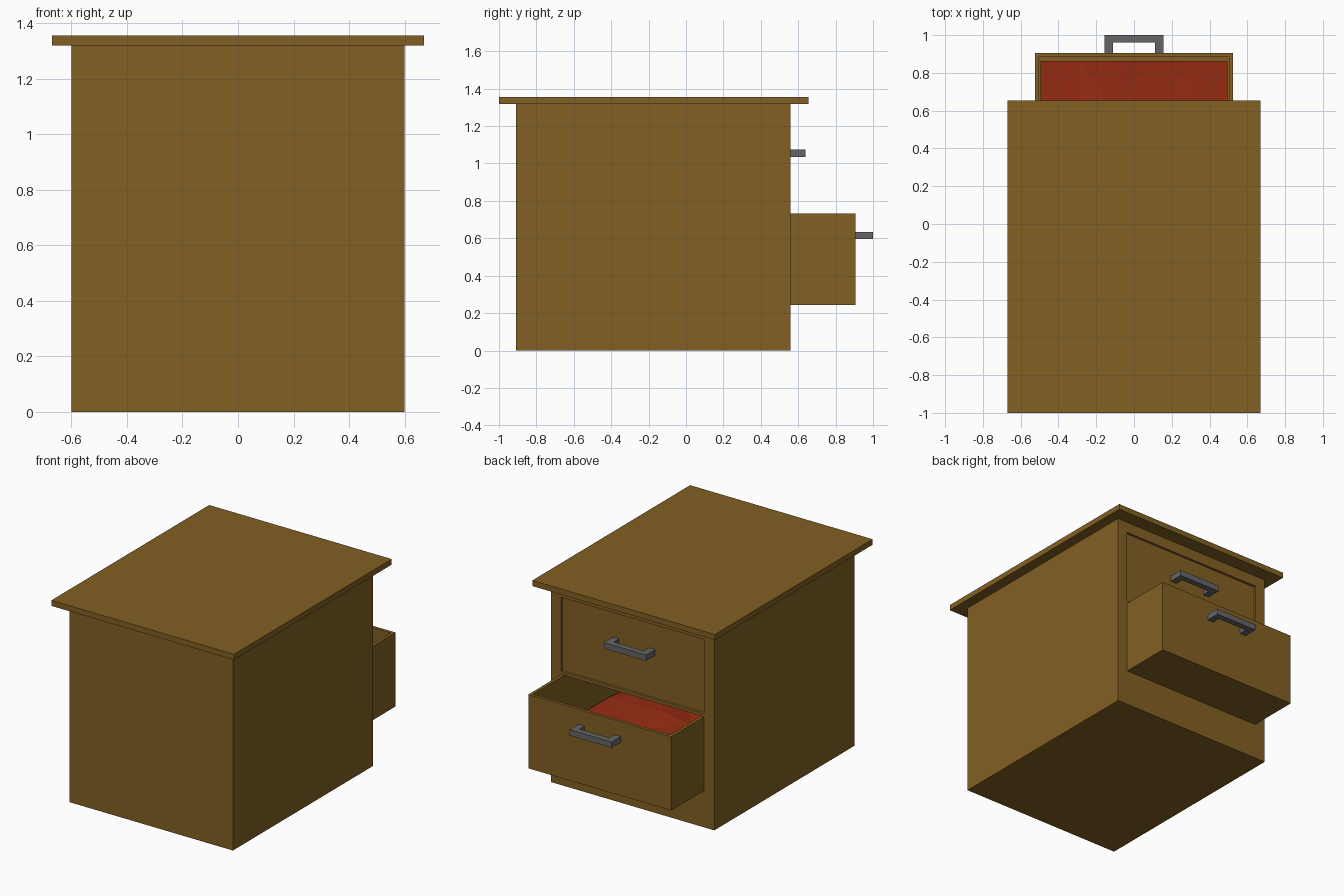
import bpy
import bmesh
import random
from mathutils import Matrix, Vector

if "Cube" in bpy.data.objects:
    bpy.data.objects.remove(bpy.data.objects["Cube"], do_unlink=True)
random.seed(4)


def material(name, rgb):
    m = bpy.data.materials.new(name)
    m.use_nodes = True
    m.diffuse_color = (*rgb, 1)
    bsdf = m.node_tree.nodes["Principled BSDF"]
    bsdf.inputs["Base Color"].default_value = (*rgb, 1)
    bsdf.inputs["Roughness"].default_value = 0.8
    return m


wood = material("brown wood", (0.225, 0.117, 0.017))
metal = material("grey metal", (0.13, 0.13, 0.135))
fabric = material("red fabric", (0.31, 0.025, 0.006))


def finish(name, bm, mat):
    bmesh.ops.recalc_face_normals(bm, faces=bm.faces)
    mesh = bpy.data.meshes.new(name)
    bm.to_mesh(mesh)
    bm.free()
    mesh.materials.append(mat)
    obj = bpy.data.objects.new(name, mesh)
    bpy.context.collection.objects.link(obj)
    return obj


def box_bm(half_x, y, z):
    bm = bmesh.new()
    centre = Vector((0, sum(y) / 2, sum(z) / 2))
    size = (2 * half_x, y[1] - y[0], z[1] - z[0], 1)
    bmesh.ops.create_cube(bm, size=1, matrix=Matrix.Translation(centre) @ Matrix.Diagonal(size))
    return bm


def box(name, half_x, y, z, mat=wood):
    return finish(name, box_bm(half_x, y, z), mat)


# Cabinet carcass with two drawer openings
body = box("cabinet_body", 0.6, (-0.91, 0.56), (0, 1.32))
box("table_top", 0.67, (-1, 0.655), (1.318, 1.355))


def cut_opening(name, z):
    cutter = box(name, 0.526, (-0.85, 0.7), z)
    cutter.hide_render = True
    cutter.hide_viewport = True
    cutter.display_type = "WIRE"
    mod = body.modifiers.new(name, "BOOLEAN")
    mod.object = cutter
    mod.operation = "DIFFERENCE"
    mod.solver = "EXACT"


# Hollow drawer: inset the top face and sink it to form the tray
def drawer(name, front, z):
    bm = box_bm(0.524, (front - 1.35, front), z)
    bm.faces.ensure_lookup_table()
    top = max(bm.faces, key=lambda f: f.calc_center_median().z)
    bmesh.ops.inset_region(bm, faces=[top], thickness=0.029)
    new = bmesh.ops.extrude_discrete_faces(bm, faces=[top])["faces"][0]
    bmesh.ops.translate(bm, verts=new.verts, vec=(0, 0, z[0] + 0.03 - z[1]))
    return finish(name, bm, wood)


# U-shaped pull, extruded upward from its plan outline
def handle(name, front, z):
    half = [(0.155, -0.005), (0.155, 0.095), (0.11, 0.055), (0.11, -0.005)]
    outer, inner = half[:2], half[2:]
    right = outer[::-1]
    plan = outer + [(-x, y) for x, y in right] + [(-x, y) for x, y in inner[::-1]] + inner
    bm = bmesh.new()
    face = bm.faces.new([bm.verts.new((x, front + y, z)) for x, y in plan])
    ext = bmesh.ops.extrude_face_region(bm, geom=[face])["geom"]
    bmesh.ops.translate(bm, verts=[v for v in ext if isinstance(v, bmesh.types.BMVert)],
                        vec=(0, 0, 0.039))
    return finish(name, bm, metal)


for level, front, z0, z1, grip in (("lower", 0.905, 0.243, 0.733, 0.596),
                                   ("upper", 0.545, 0.755, 1.245, 1.036)):
    cut_opening(level + "_opening_cutter", (z0 - 0.001, z1 + 0.001))
    drawer(level + "_drawer", front, (z0, z1))
    handle(level + "_handle", front, grip)

# Rumpled cloth filling the open drawer
bm = bmesh.new()
bmesh.ops.create_grid(bm, x_segments=5, y_segments=5, size=1,
                      matrix=Matrix.Translation((0, 0.22, 0.4)) @ Matrix.Diagonal((0.494, 0.643, 1, 1)))
for v in bm.verts:
    v.co.z += random.uniform(-0.025, 0.025)
rim = [e for e in bm.edges if e.is_boundary]
skirt = bmesh.ops.extrude_edge_only(bm, edges=rim)["geom"]
for v in skirt:
    if isinstance(v, bmesh.types.BMVert):
        v.co.z = 0.275
bmesh.ops.triangulate(bm, faces=bm.faces)
finish("folded_cloth", bm, fabric)
